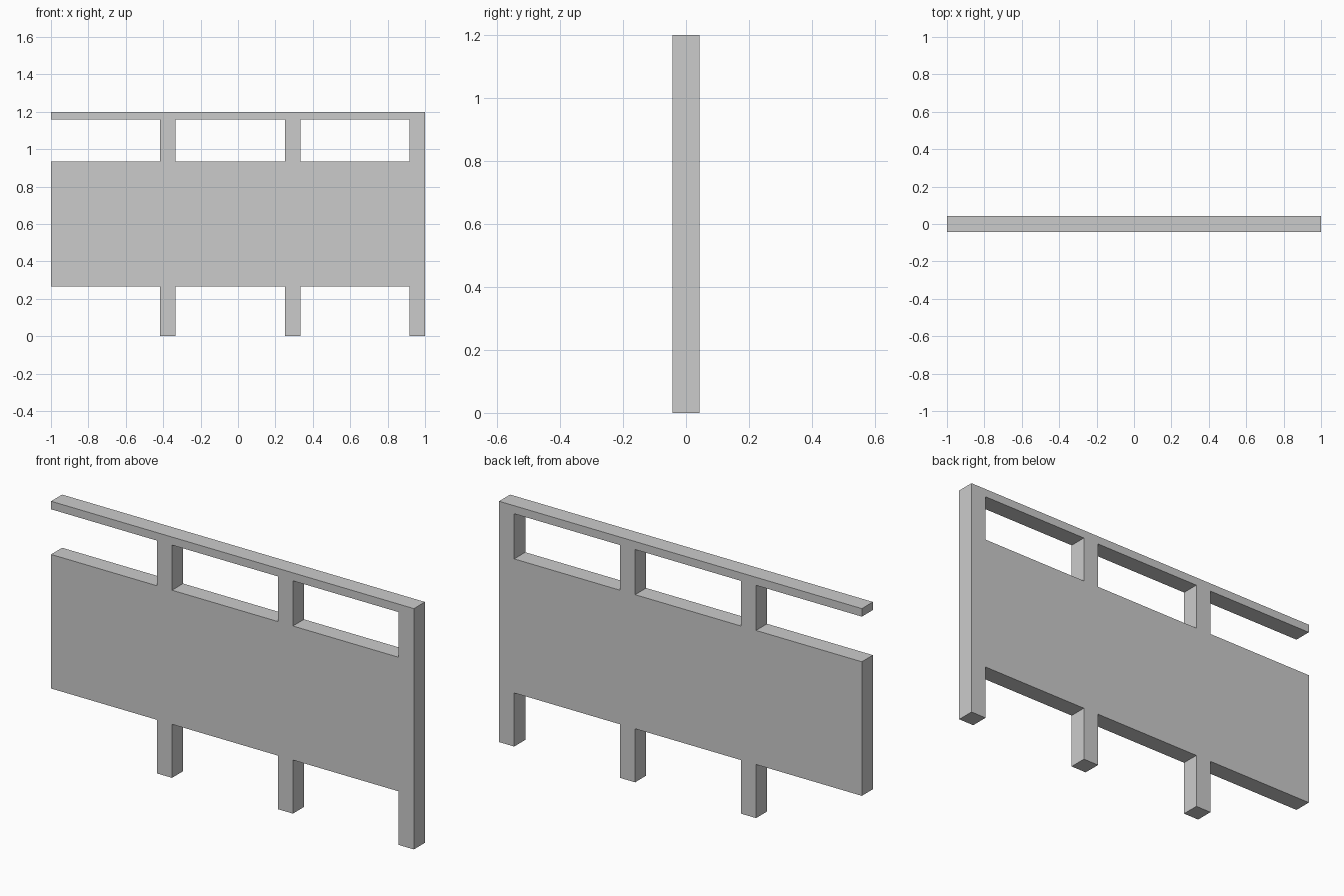
import bpy, bmesh

if "Cube" in bpy.data.objects:
    bpy.data.objects.remove(bpy.data.objects["Cube"])

DEPTH = 0.087
HEIGHT = 1.2
POST_W = 1 / 12

# Layout: three posts repeat every 2/3 unit, the left end stays open for the next section
posts = [(right - POST_W, right) for right in (1 / 3 - 2 / 3, 1 / 3, 1.0)]
panel = (0.267, 0.935)
top_rail = (1.16, HEIGHT)

xs = [-1.0] + [x for post in posts for x in post]
zs = [0.0, *panel, *top_rail]


def is_solid(x, z):
    in_post = any(a < x < b for a, b in posts)
    in_bar = any(a < z < b for a, b in (panel, top_rail))
    return in_post or in_bar


# Front outline: fill the cells covered by posts, panel or rail
bm = bmesh.new()
grid = {(x, z): bm.verts.new((x, -DEPTH / 2, z)) for x in xs for z in zs}
for x0, x1 in zip(xs, xs[1:]):
    for z0, z1 in zip(zs, zs[1:]):
        if is_solid((x0 + x1) / 2, (z0 + z1) / 2):
            bm.faces.new([grid[c] for c in ((x0, z0), (x1, z0), (x1, z1), (x0, z1))])
bmesh.ops.delete(bm, geom=[v for v in bm.verts if not v.link_faces], context='VERTS')

# Thickness: extrude the outline to the back as one seamless solid
back = bmesh.ops.extrude_face_region(bm, geom=bm.faces[:], use_keep_orig=True)
back_verts = [g for g in back["geom"] if isinstance(g, bmesh.types.BMVert)]
bmesh.ops.translate(bm, verts=back_verts, vec=(0, DEPTH, 0))
bmesh.ops.recalc_face_normals(bm, faces=bm.faces[:])

mesh = bpy.data.meshes.new("railing_section")
bm.to_mesh(mesh)
bm.free()
bpy.context.collection.objects.link(bpy.data.objects.new("railing_section", mesh))
